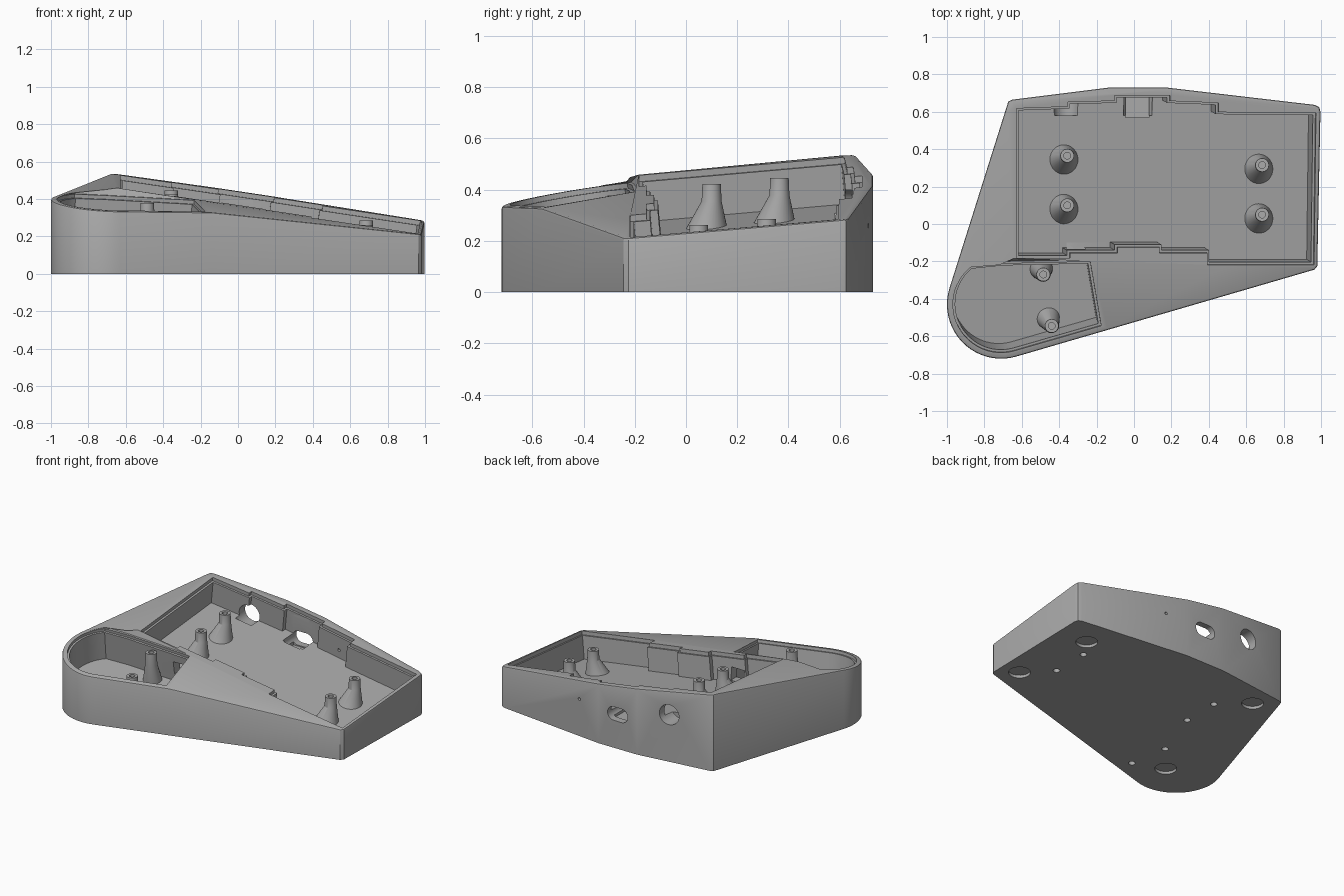
import bpy, bmesh, math
from mathutils import Vector

cube = bpy.data.objects.get("Cube")
if cube:
    bpy.data.objects.remove(cube)

grey = bpy.data.materials.new("case grey")
grey.use_nodes = True
grey.diffuse_color = (0.4, 0.4, 0.4, 1)
grey.node_tree.nodes["Principled BSDF"].inputs["Base Color"].default_value = (0.4, 0.4, 0.4, 1)

MAIN_N = Vector((0.15, -0.088, 1))
THUMB_N = Vector((0.059, -0.163, 1))


# Sloped top planes
def main_z(x, y):
    return 0.455 - 0.15 * (x + 0.63) + 0.088 * (y + 0.2)


def thumb_z(x, y):
    return 0.335 - 0.059 * (x + 0.17) + 0.163 * (y + 0.53)


def arc(radius, start, end, count):
    angles = [math.radians(start + (end - start) * i / count) for i in range(count + 1)]
    return [(-0.71 + radius * math.cos(a), -0.43 + radius * math.sin(a)) for a in angles]


def finish(name, bm):
    bmesh.ops.recalc_face_normals(bm, faces=bm.faces)
    mesh = bpy.data.meshes.new(name)
    bm.to_mesh(mesh)
    bm.free()
    obj = bpy.data.objects.new(name, mesh)
    bpy.context.collection.objects.link(obj)
    mesh.materials.append(grey)
    return obj


def loft(name, rings):
    """Closed solid through rings of equal point count."""
    bm = bmesh.new()
    loops = [[bm.verts.new(p) for p in ring] for ring in rings]
    n = len(loops[0])
    for a, b in zip(loops, loops[1:]):
        for i in range(n):
            j = (i + 1) % n
            bm.faces.new((a[i], a[j], b[j], b[i]))
    bm.faces.new(loops[0])
    bm.faces.new(loops[-1])
    return finish(name, bm)


def circle(x, y, z, r, n=32):
    return [(x + r * math.cos(math.tau * i / n), y + r * math.sin(math.tau * i / n), z) for i in range(n)]


def offset(points, d):
    """Grow a counter-clockwise outline by d."""
    out = []
    for i, p in enumerate(points):
        a, b, c = Vector(points[i - 1]), Vector(p), Vector(points[(i + 1) % len(points)])
        e, f = (b - a).normalized(), (c - b).normalized()
        n1, n2 = Vector((e.y, -e.x)), Vector((f.y, -f.x))
        out.append(tuple(b + (n1 + n2) * d / (1 + n1.dot(n2))))
    return out


def cut(target, cutter):
    mod = target.modifiers.new("cut", "BOOLEAN")
    mod.operation = "DIFFERENCE"
    mod.solver = "EXACT"
    mod.object = cutter
    bpy.context.view_layer.objects.active = target
    bpy.ops.object.modifier_apply(modifier=mod.name)
    bpy.data.objects.remove(cutter)


def pocket(target, outline, height, normal, depth):
    """Cut a pocket whose walls follow the normal of its sloped plane."""
    rings = []
    for d in (-depth, 0.1):
        rings.append([Vector((x, y, height(x, y))) + normal * d for x, y in outline])
    cut(target, loft("pocket_cutter", rings))


def box(target, low, high):
    (x0, y0, z0), (x1, y1, z1) = low, high
    cut(target, loft("box_cutter", [[(x0, y0, z), (x1, y0, z), (x1, y1, z), (x0, y1, z)] for z in (z0, z1)]))


# Case body: sloped top faces, walls pulled down to the base
front = (0.965, -0.244)
left_back = (-0.68, 0.63)
main_edge = [front, (0.98, -0.225), (0.997, 0.6), (0.99, 0.625), (0.965, 0.637),
             (0.17, 0.73), (-0.13, 0.73), (-0.65, 0.665), (-0.672, 0.655), left_back]
bm = bmesh.new()


def verts(points, height):
    return [bm.verts.new((x, y, height(x, y))) for x, y in points]


rim = verts(main_edge, main_z)
corner, = verts([(-0.645, -0.185)], main_z)
lobe = verts(arc(0.29, 162.5, 286.2, 20), thumb_z)
G, Q, t2, t1 = verts([(-0.14, -0.566), (-0.22, -0.19), (-0.7, -0.2), (-0.89, -0.215)], thumb_z)
bm.faces.new(rim + [corner])
bm.faces.new(lobe + [G, Q, t2, t1])
for tri in ((corner, t2, Q), (corner, Q, rim[0]), (Q, G, rim[0]),
            (corner, rim[-1], lobe[0]), (corner, lobe[0], t1), (corner, t1, t2)):
    bm.faces.new(tri)
edge = [e for e in bm.edges if e.is_boundary]
new = bmesh.ops.extrude_edge_only(bm, edges=edge)["geom"]
for v in new:
    if isinstance(v, bmesh.types.BMVert):
        v.co.z = 0
bmesh.ops.holes_fill(bm, edges=[e for e in bm.edges if e.is_boundary], sides=0)
bmesh.ops.bevel(bm, geom=edge, offset=0.01, segments=2, profile=0.5, affect="EDGES", clamp_overlap=True)
case = finish("case", bm)

# Main tray with stepped walls and a shallow lip
tray = [(-0.615, -0.17), (-0.355, -0.17), (-0.355, -0.142), (-0.1, -0.142), (-0.1, -0.112),
        (0.15, -0.112), (0.15, -0.142), (0.405, -0.142), (0.405, -0.205), (0.95, -0.205),
        (0.96, 0.58), (0.44, 0.585), (0.44, 0.635), (0.18, 0.645), (0.18, 0.675),
        (-0.09, 0.675), (-0.09, 0.645), (-0.34, 0.64), (-0.34, 0.615), (-0.615, 0.605)]
pocket(case, tray, main_z, MAIN_N, 0.18)
pocket(case, offset(tray, 0.013), main_z, MAIN_N, 0.025)

# Rounded side tray
lobe_tray = arc(0.245, 130, 286, 24) + [(-0.19, -0.535), (-0.245, -0.215), (-0.7, -0.225)]
pocket(case, lobe_tray, thumb_z, THUMB_N, 0.22)
pocket(case, offset(lobe_tray, 0.013), thumb_z, THUMB_N, 0.02)
box(case, (-0.36, -0.24, 0.23), (-0.26, -0.1, 0.32))


# Openings in the back wall
def port(x, z, r, half=0.0):
    rings = []
    for y in (0.58, 0.8):
        ring = []
        for px, pz, _ in circle(0, 0, 0, r):
            ring.append((x + px + math.copysign(half, px), y, z + pz))
        rings.append(ring)
    cut(case, loft("port_cutter", rings))


port(-0.36, 0.33, 0.07)
port(0.02, 0.24, 0.048, 0.03)
port(0.33, 0.26, 0.01)
box(case, (-0.045, 0.57, 0.185), (0.08, 0.68, 0.4))

# Foot recesses and screw holes underneath
bosses = [(x, y, main_z, 0.18, (-0.025, -0.02), 0.078) for x in (-0.357, 0.685) for y in (0.365, 0.1)]
bosses = [(x, y - 0.05 * (x > 0), *rest) for x, y, *rest in bosses]
bosses += [(-0.485, -0.27, thumb_z, 0.22, (-0.012, 0.035), 0.058),
           (-0.44, -0.545, thumb_z, 0.22, (-0.02, 0.045), 0.058)]
for x, y in ((0.77, 0.45), (0.85, -0.12), (-0.54, 0.53), (-0.65, -0.46)):
    cut(case, loft("foot_cutter", [circle(x, y, z, 0.07) for z in (-0.1, 0.02)]))
for x, y, *_ in bosses:
    cut(case, loft("screw_cutter", [circle(x, y, z, 0.022, 20) for z in (-0.1, 0.05)]))

# Screw bosses: flared foot, straight neck, blind hole
parts = [case]
for i, (x, y, height, depth, (dx, dy), r) in enumerate(bosses):
    top = height(x, y) - 0.018
    foot = height(x + dx, y + dy) - depth
    neck = foot + (top - foot) * 0.58
    parts.append(loft(f"screw_boss_{i + 1}", [
        circle(x + dx, y + dy, foot - 0.02, r + 0.005), circle(x, y, neck, 0.039),
        circle(x, y, top, 0.036), circle(x, y, top, 0.018), circle(x, y, neck, 0.018)]))

# Smooth curved walls, keep hard edges crisp
bpy.ops.object.select_all(action="DESELECT")
for obj in parts:
    obj.select_set(True)
bpy.context.view_layer.objects.active = case
bpy.ops.object.shade_smooth_by_angle(angle=math.radians(25))
